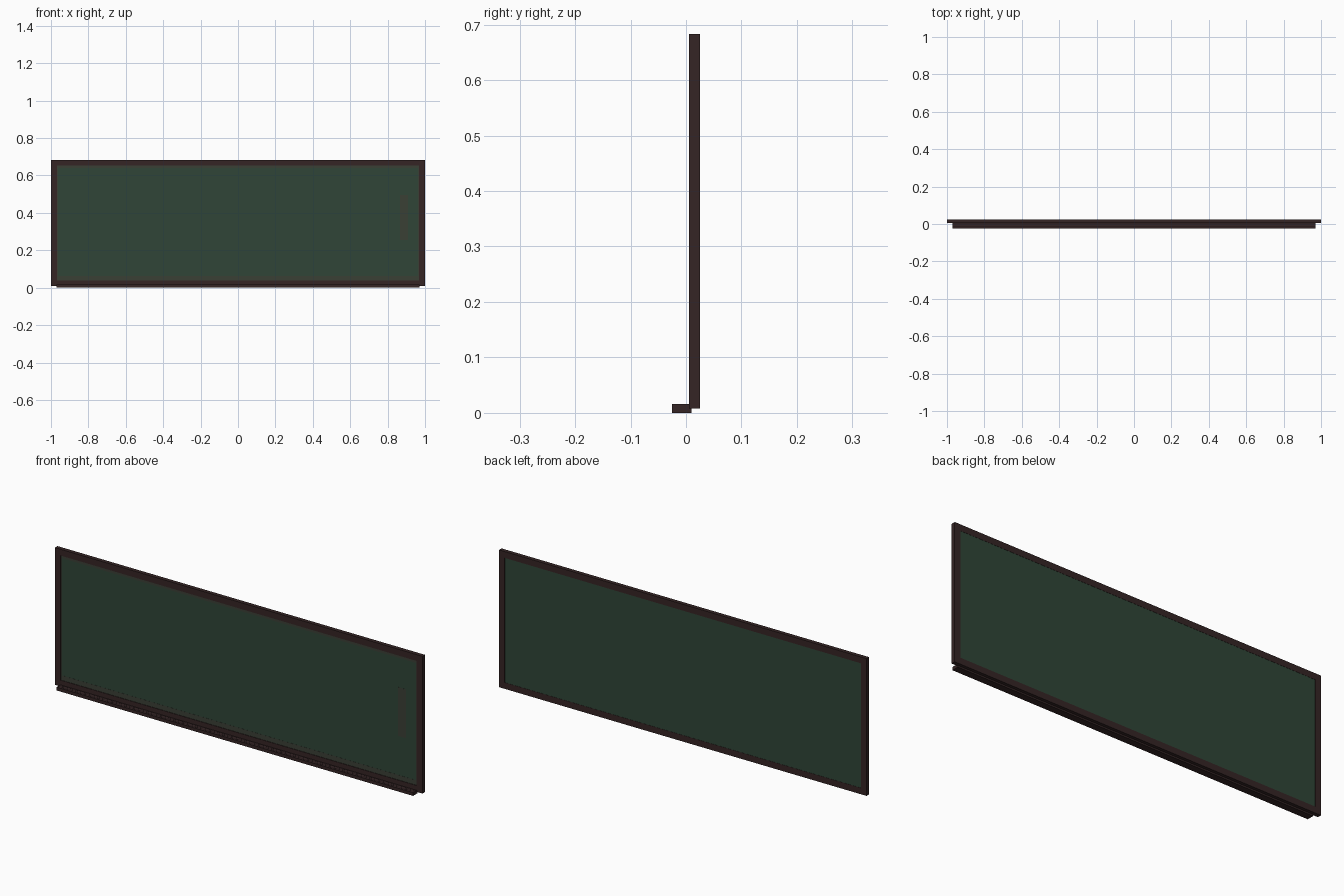
import bpy
import bmesh

cube = bpy.data.objects.get("Cube")
if cube:
    bpy.data.objects.remove(cube, do_unlink=True)


def material(name, rgb):
    m = bpy.data.materials.new(name)
    m.use_nodes = True
    m.diffuse_color = (*rgb, 1)
    m.node_tree.nodes["Principled BSDF"].inputs["Base Color"].default_value = (*rgb, 1)
    return m


GREEN = material("board green", (0.029, 0.06, 0.038))
WOOD = material("dark wood", (0.035, 0.018, 0.018))
GROOVE = material("wood shadow brown", (0.022, 0.011, 0.012))
SMUDGE = material("faded brown green", (0.042, 0.05, 0.036))


def box(name, x, y, z, mat):
    """Box spanning the given (low, high) ranges."""
    bm = bmesh.new()
    bmesh.ops.create_cube(bm, size=1)
    for v in bm.verts:
        v.co = [r[0] if c < 0 else r[1] for c, r in zip(v.co, (x, y, z))]
    mesh = bpy.data.meshes.new(name)
    bm.to_mesh(mesh)
    bm.free()
    mesh.materials.append(mat)
    ob = bpy.data.objects.new(name, mesh)
    bpy.context.collection.objects.link(ob)
    return ob


BOTTOM, TOP, RAIL = 0.008, 0.683, 0.031
FRONT, BACK = 0.005, 0.025
INNER = 1 - RAIL
LOW, HIGH = BOTTOM + RAIL, TOP - RAIL

# Frame: two rails and two mirrored stiles
box("frame_top", (-1, 1), (FRONT, BACK), (HIGH, TOP), WOOD)
box("frame_bottom", (-1, 1), (FRONT, BACK), (BOTTOM, LOW), WOOD)
for side, s in (("left", 1), ("right", -1)):
    box("frame_" + side, sorted((s * INNER, s)), (FRONT, BACK), (LOW, HIGH), WOOD)

# Writing surface, slightly recessed
face = FRONT + 0.003
box("writing_board", (-INNER, INNER), (face, BACK - 0.001), (LOW, HIGH), GREEN)

# Worn edges and marks as thin plates on the front
plate = (face - 0.0006, face + 0.0005)
wear = 0.012
box("worn_edge_top", (-INNER, INNER), plate, (HIGH - wear, HIGH), SMUDGE)
box("worn_edge_bottom", (-INNER, INNER), plate, (LOW, LOW + 2 * wear), SMUDGE)
for side, s in (("left", 1), ("right", -1)):
    box("worn_edge_" + side, sorted((s * INNER, s * (INNER - wear / 2))),
        plate, (LOW + 2 * wear, HIGH - wear), SMUDGE)
box("faded_patch", (0.865, 0.91), plate, (0.255, 0.495), SMUDGE)

# Chalk tray with two dark grooves along its top
box("chalk_tray", (-0.97, 0.97), (-0.025, 0.01), (0, 0.016), WOOD)
for i, y in enumerate((-0.016, -0.003)):
    box("tray_groove_%d" % i, (-0.97, 0.97), (y, y + 0.005), (0.0155, 0.0164), GROOVE)
